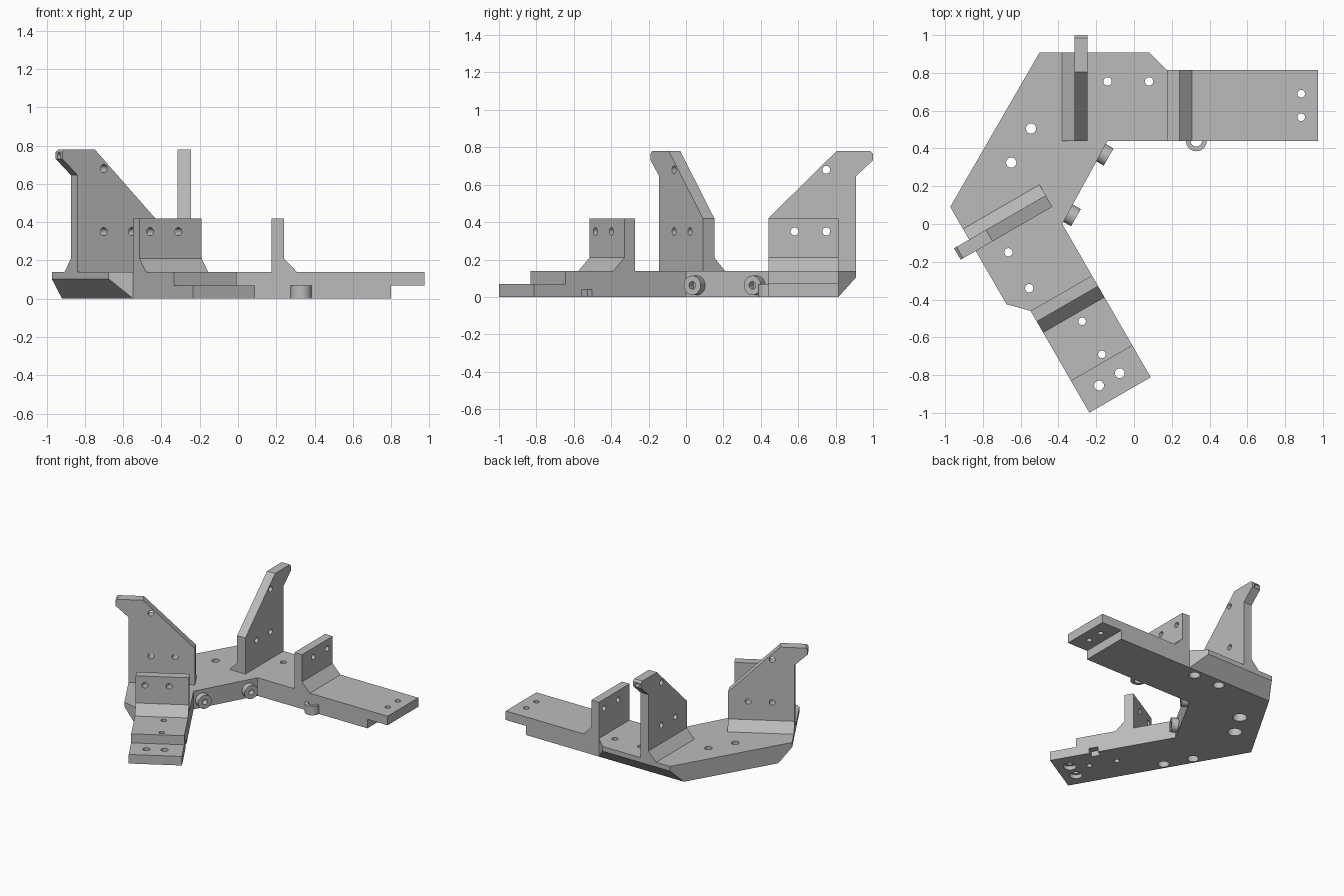
import bpy, bmesh, math
from mathutils import Matrix, Vector

cube = bpy.data.objects.get("Cube")
if cube:
    bpy.data.objects.remove(cube, do_unlink=True)

GREY = (0.5, 0.5, 0.5, 1)
mat = bpy.data.materials.new("matte grey")
mat.use_nodes = True
mat.diffuse_color = GREY
mat.node_tree.nodes["Principled BSDF"].inputs["Base Color"].default_value = GREY

T = 0.14                  # plate thickness
W, SHOULDER = 0.375, 0.468  # arm width, shoulder width


def frame(origin, along, outward):
    m = Matrix.Identity(4)
    for col, vec in enumerate((along, outward, (0, 0, 1), origin)):
        for row in range(3):
            m[row][col] = vec[row]
    return m


# Each arm has its own frame: x along the arm, y outward from the inner edge
S = math.sqrt(0.75)
ARM_A = frame((-0.14, 0.44, 0), (1, 0, 0), (0, 1, 0))
ARM_B = frame((-0.38, 0, 0), (0.5, -S, 0), (-S, -0.5, 0))
WORLD = Matrix.Identity(4)


def prism(bm, pts, lo, hi, axis="z", m=WORLD):
    def place(a, b, t):
        return m @ Vector({"x": (t, a, b), "y": (a, t, b), "z": (a, b, t)}[axis])
    rings = [[bm.verts.new(place(a, b, t)) for a, b in pts] for t in (lo, hi)]
    n = len(pts)
    bm.faces.new(rings[0])
    bm.faces.new(rings[1][::-1])
    for i in range(n):
        j = (i + 1) % n
        bm.faces.new((rings[0][i], rings[0][j], rings[1][j], rings[1][i]))


def box(bm, x, y, z, m):
    prism(bm, [(x[0], y[0]), (x[1], y[0]), (x[1], y[1]), (x[0], y[1])], *z, m=m)


def rod(bm, start, end, r):
    start, end = Vector(start), Vector(end)
    d = end - start
    m = Matrix.Translation((start + end) / 2) @ d.to_track_quat("Z", "Y").to_matrix().to_4x4()
    bmesh.ops.create_cone(bm, cap_ends=True, segments=28, radius1=r, radius2=r,
                          depth=d.length, matrix=m)


def finish(bm, name):
    bmesh.ops.recalc_face_normals(bm, faces=bm.faces)
    me = bpy.data.meshes.new(name)
    bm.to_mesh(me)
    bm.free()
    me.materials.append(mat)
    ob = bpy.data.objects.new(name, me)
    bpy.context.collection.objects.link(ob)
    return ob


def select(ob):
    bpy.ops.object.select_all(action="DESELECT")
    ob.select_set(True)
    bpy.context.view_layer.objects.active = ob


def cut(ob, bm):
    cutter = finish(bm, "cutter")
    cutter.hide_render = True
    mod = ob.modifiers.new("cut", "BOOLEAN")
    mod.operation, mod.solver, mod.object = "DIFFERENCE", "EXACT", cutter
    select(ob)
    bpy.ops.object.modifier_apply(modifier=mod.name)
    bpy.data.objects.remove(cutter, do_unlink=True)


def smooth(ob):
    select(ob)
    bpy.ops.object.shade_smooth_by_angle(angle=math.radians(30))


# Base plate: two arms joined by a slanted middle
def arm_outline(m, length, corner):
    pts = [(0, 0), (length, 0), (length, W), (0.315, W), (0.22, SHOULDER), (corner, SHOULDER)]
    return [(m @ Vector((x, y, 0))).to_2d() for x, y in pts]


bm = bmesh.new()
prism(bm, arm_outline(ARM_A, 1.113, -0.36) + arm_outline(ARM_B, 0.937, -0.375)[::-1], 0, T)
base = finish(bm, "base_plate")

# Underside chamfers, end steps and the side notch
bm = bmesh.new()
for m in (ARM_A, ARM_B):
    prism(bm, [(0.285, -0.1), (0.6, 0.25), (0.6, -0.1)], -0.9, 0.315, "x", m)
box(bm, (0.94, 1.3), (-0.1, 0.6), (-0.1, 0.07), ARM_A)
box(bm, (0.743, 1.2), (-0.1, 0.6), (0.07, 0.3), ARM_B)
box(bm, (0.58, 0.645), (-0.1, 0.05), (-0.1, 0.04), ARM_B)
cut(base, bm)

# Screw holes (x, y, radius, counterbore radius, counterbore depth)
HOLES = [(-0.14, 0.755, 0.022, 0.04, 0.07), (0.08, 0.755, 0.022, 0.04, 0.07),
         (-0.545, 0.505, 0.027, 0.05, 0.07), (-0.65, 0.325, 0.027, 0.05, 0.07),
         (-0.665, -0.15, 0.022, 0.04, 0.07), (-0.555, -0.34, 0.022, 0.04, 0.07),
         (-0.185, -0.855, 0.026, 0.045, 0.03), (-0.075, -0.79, 0.026, 0.045, 0.03),
         (-0.275, -0.515, 0.02, 0, 0), (-0.17, -0.69, 0.02, 0, 0),
         (0.885, 0.69, 0.02, 0, 0), (0.885, 0.565, 0.02, 0, 0)]
bm = bmesh.new()
for x, y, r, _, _ in HOLES:
    rod(bm, (x, y, -0.1), (x, y, 0.3), r)
cut(base, bm)
bm = bmesh.new()
for x, y, _, r, depth in HOLES:
    if r:
        rod(bm, (x, y, -0.1), (x, y, depth), r)
cut(base, bm)
smooth(base)

# Uprights on both arms
FIN = [(0, T), (0, 0.42), (0.365, 0.78), (0.545, 0.78), (0.56, 0.765), (0.56, 0.73),
       (0.54, 0.712), (SHOULDER, 0.645), (SHOULDER, T)]
for side, m in (("rear", ARM_A), ("front", ARM_B)):
    # Short bracket with a sloped foot
    bm = bmesh.new()
    prism(bm, [(0.315, T), (0.447, T), (0.38, 0.21), (0.38, 0.42), (0.315, 0.42)], 0, W, "y", m)
    bracket = finish(bm, side + "_bracket")
    # Tall fin with a hooked tip
    bm = bmesh.new()
    prism(bm, FIN, -0.175, -0.105, "x", m)
    fin = finish(bm, side + "_fin")
    # Sloped foot of the fin
    bm = bmesh.new()
    prism(bm, [(-0.24, T), (-0.175, T), (-0.175, 0.21)], 0, SHOULDER, "y", m)
    finish(bm, side + "_fin_foot")
    # Mounting holes
    for ob, spots in ((bracket, ((0.14, 0.35), (0.31, 0.35))),
                      (fin, ((0.14, 0.35), (0.31, 0.35), (0.31, 0.68)))):
        bm = bmesh.new()
        for y, z in spots:
            rod(bm, m @ Vector((-0.4, y, z)), m @ Vector((0.6, y, z)), 0.021)
        if ob is fin:
            rod(bm, m @ Vector((-0.14, 0.52, 0.745)), m @ Vector((-0.14, 0.6, 0.745)), 0.017)
        cut(ob, bm)
        smooth(ob)

# Half-ring loop on the rear arm's inner edge
bm = bmesh.new()
angles = [math.pi * (1 + i / 16) for i in range(17)]
ring = [(0.47 + r * math.cos(a), r * math.sin(a))
        for r, seq in ((0.055, angles), (0.03, angles[::-1])) for a in seq]
prism(bm, ring, 0, 0.07, "z", ARM_A)
smooth(finish(bm, "side_loop"))

# Round bosses on the middle's inner edge
normal = Vector((S, -0.5, 0))
for name, x, y in (("rear_boss", -0.175, 0.378), ("front_boss", -0.348, 0.057)):
    p = Vector((x, y, 0.062))
    bm = bmesh.new()
    rod(bm, p - normal * 0.03, p + normal * 0.047, 0.052)
    boss = finish(bm, name)
    bm = bmesh.new()
    rod(bm, p - normal * 0.02, p + normal * 0.1, 0.02)
    cut(boss, bm)
    smooth(boss)
